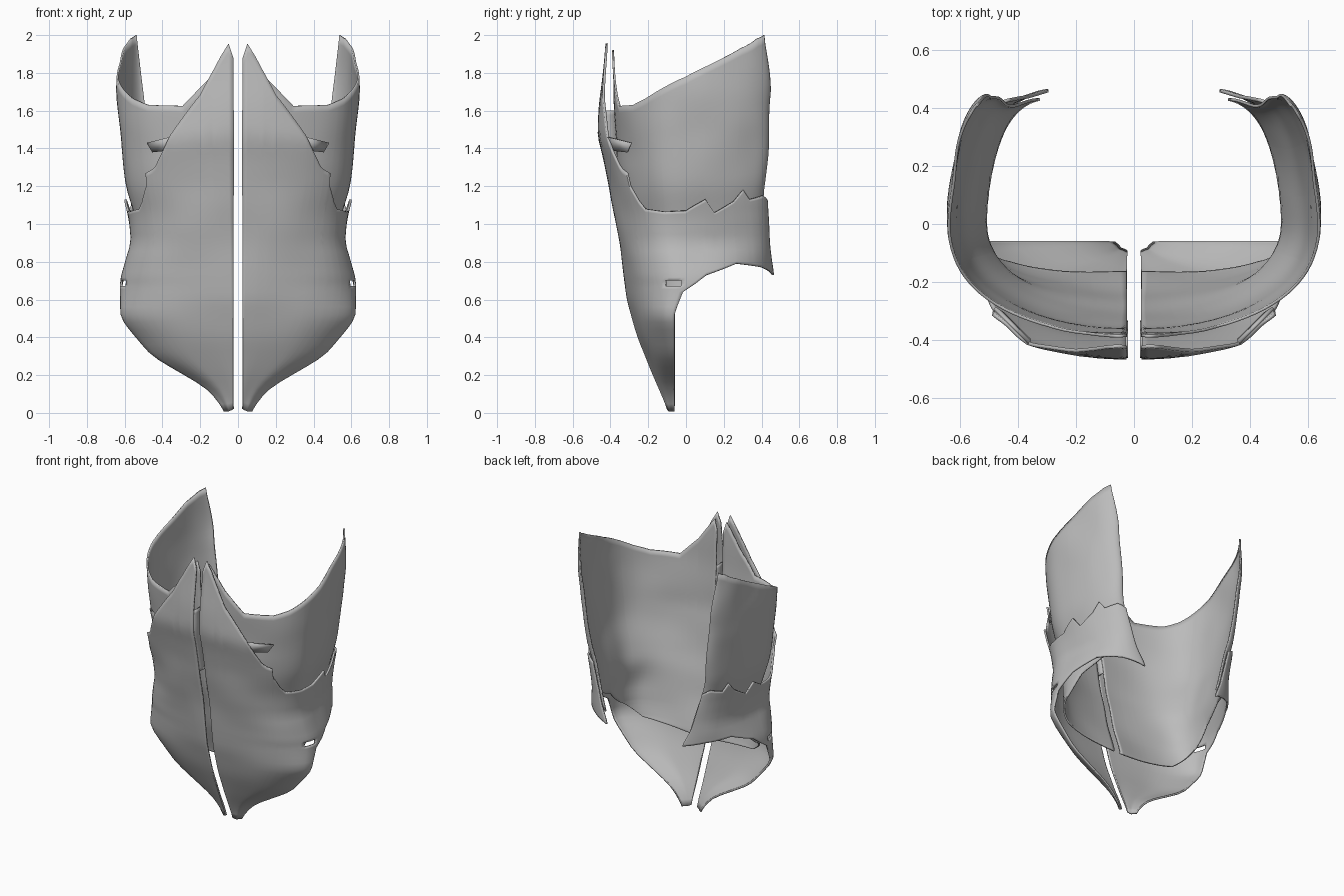
import bpy
import bmesh
from math import sin, cos, pi
from mathutils import Vector, noise

cube = bpy.data.objects.get("Cube")
if cube:
    bpy.data.objects.remove(cube, do_unlink=True)

grey = bpy.data.materials.new("plain grey")
grey.use_nodes = True
grey.diffuse_color = (0.5, 0.5, 0.5, 1)
grey.node_tree.nodes["Principled BSDF"].inputs["Base Color"].default_value = (0.5, 0.5, 0.5, 1)

HIP = 0.64  # height where the side edge meets the back flap


def lerp(keys, t):
    """Piecewise linear value from (position, value) keys."""
    if t <= keys[0][0]:
        return keys[0][1]
    for (a, va), (b, vb) in zip(keys, keys[1:]):
        if t <= b:
            return va + (vb - va) * (t - a) / (b - a)
    return keys[-1][1]


def soft(keys, z):
    return sum(lerp(keys, z + d) for d in (-0.03, 0, 0.03)) / 3


def shell_point(shape, u, z):
    """u runs 0 at centre front, 1 at the side, 2 at the back edge."""
    w, f, b, p = (soft(shape[k], z) for k in ("side", "front", "back", "round"))
    side_y = lerp([(0.53, -0.06), (0.68, 0.0)], z)
    if u <= 1:
        s, c = sin(u * pi / 2), max(cos(u * pi / 2), 0)
        x, y = 0.025 + (w - 0.025) * s ** p, side_y + (f - side_y) * c ** p
    else:
        s, c = sin((u - 1) * pi / 2), max(cos((u - 1) * pi / 2), 0)
        x, y = b + (w - b) * c ** 1.1, side_y + (soft(shape["back_y"], z) - side_y) * s ** 1.1
    # gentle creases in the hide
    n = noise.noise(Vector((u * 2.5, z * 4, shape["seed"]))) * 0.012
    return Vector((x + n * sin(u * pi / 2), y - n * cos(u * pi / 2), z))


def finish(name, bm, thickness):
    bmesh.ops.recalc_face_normals(bm, faces=bm.faces)
    mesh = bpy.data.meshes.new(name)
    bm.to_mesh(mesh)
    bm.free()
    mesh.materials.append(grey)
    obj = bpy.data.objects.new(name, mesh)
    bpy.context.collection.objects.link(obj)
    solid = obj.modifiers.new("thickness", 'SOLIDIFY')
    solid.thickness = thickness
    solid.offset = 0
    obj.modifiers.new("mirror", 'MIRROR')
    bpy.ops.object.select_all(action='DESELECT')
    obj.select_set(True)
    bpy.context.view_layer.objects.active = obj
    bpy.ops.object.shade_smooth_by_angle(angle=0.7)


def make_shell(name, shape, low=16, high=28):
    # Columns fall on every corner of the torn edges
    stops = {round(i / 24, 3) for i in range(49)}
    stops |= {k[0] for k in shape["top"] + shape["bottom"]}
    stops = sorted(stops)
    bm = bmesh.new()
    grid = []
    for u in stops:
        lo, hi = lerp(shape["bottom"], u), lerp(shape["top"], u)
        mid = max(lo, HIP)
        heights = [lo + (mid - lo) * j / low for j in range(low)]
        heights += [mid + (hi - mid) * j / high for j in range(high + 1)]
        grid.append([bm.verts.new(shell_point(shape, u, z)) for z in heights])
    for u, a, b in zip(stops, grid, grid[1:]):
        # The lower rows exist only on the front panel
        for j in range(low if u >= 1 else 0, low + high):
            bm.faces.new((a[j], b[j], b[j + 1], a[j + 1]))
    bmesh.ops.delete(bm, geom=[v for v in bm.verts if not v.link_faces], context='VERTS')
    # Small slit at the hip
    if "slit" in shape:
        hole = [f for f in bm.faces if abs(f.calc_center_median().z - shape["slit"]) < 0.016
                and -0.1 < f.calc_center_median().y < -0.03]
        bmesh.ops.delete(bm, geom=hole, context='FACES')
    bmesh.ops.remove_doubles(bm, verts=bm.verts, dist=0.0004)
    finish(name, bm, shape["thick"])


# Tall inner layer with raised back corners
inner = {
    "side": [(0.45, 0.5), (0.6, 0.53), (0.75, 0.53), (0.9, 0.51), (1.05, 0.54), (1.2, 0.59),
             (1.4, 0.615), (1.7, 0.64), (2, 0.63)],
    "front": [(0.47, -0.16), (0.7, -0.235), (0.95, -0.3), (1.3, -0.36), (1.9, -0.385)],
    "back": [(0.75, 0.31), (1, 0.38), (1.2, 0.44), (1.6, 0.49), (2, 0.54)],
    "back_y": [(0.75, 0.43), (1.15, 0.41), (1.7, 0.45), (2, 0.41)],
    "top": [(0, 1.85), (0.015, 1.92), (0.12, 1.76), (0.2, 1.68), (0.26, 1.625), (0.5, 1.63),
            (0.65, 1.665), (0.8, 1.715), (1, 1.78), (1.25, 1.855), (1.5, 1.93), (1.75, 1.98),
            (2, 2.0)],
    "bottom": [(0, 0.48), (0.6, 0.52), (1, 0.64), (1.175, 0.75), (1.46, 0.83), (2, 0.8)],
    "round": [(0.5, 0.82), (0.9, 0.95), (1.3, 0.9)], "seed": 3, "thick": 0.01,
}
make_shell("inner_layer", inner)

# Outer layer with torn upper edge and pointed lower front
outer = {
    "side": [(0.01, 0.06), (0.13, 0.15), (0.22, 0.3), (0.3, 0.44), (0.5, 0.615), (0.7, 0.625),
             (0.9, 0.565), (1.05, 0.58), (1.18, 0.61), (1.4, 0.625)],
    "front": [(0.01, -0.09), (0.2, -0.17), (0.4, -0.25), (0.6, -0.31), (0.9, -0.345),
              (1.2, -0.4), (1.45, -0.465), (1.7, -0.445), (1.95, -0.42)],
    "back": [(0.73, 0.29), (0.85, 0.35), (1.13, 0.43)],
    "back_y": [(0.73, 0.46), (1.1, 0.425)],
    "top": [(0, 1.88), (0.012, 1.955), (0.07, 1.82), (0.14, 1.68), (0.25, 1.55), (0.32, 1.47),
            (0.37, 1.39), (0.43, 1.31), (0.46, 1.29), (0.52, 1.27), (0.525, 1.2), (0.6, 1.12),
            (0.66, 1.08), (0.85, 1.065), (1, 1.07), (1.175, 1.13), (1.25, 1.06), (1.43, 1.12),
            (1.53, 1.18), (1.6, 1.13), (1.81, 1.15), (2, 1.12)],
    "bottom": [(0, 0.02), (0.4, 0.01), (1, 0.01), (1.02, 0.65), (1.175, 0.73),
               (1.42, 0.79), (1.7, 0.77), (2, 0.73)],
    "round": [(0.2, 1.2), (0.6, 1.0), (1.0, 0.85), (1.3, 0.8)],
    "seed": 8, "thick": 0.012, "slit": 0.68,
}
make_shell("outer_layer", outer)

# Loose torn strip curling off the chest edge
bm = bmesh.new()
corners = [(0.36, -0.41, 1.46), (0.36, -0.4, 1.39), (0.45, -0.31, 1.38), (0.48, -0.29, 1.43)]
bm.faces.new([bm.verts.new(p) for p in corners])
finish("chest_strip", bm, 0.012)

# Folded hem along the centre opening
bm = bmesh.new()
hem = []
for i in range(21):
    z = 1.15 + 0.45 * i / 20
    hem.append([bm.verts.new(shell_point(s, 0, z)) for s in (outer, inner)])
for a, b in zip(hem, hem[1:]):
    bm.faces.new((a[0], a[1], b[1], b[0]))
finish("centre_hem", bm, 0.008)
